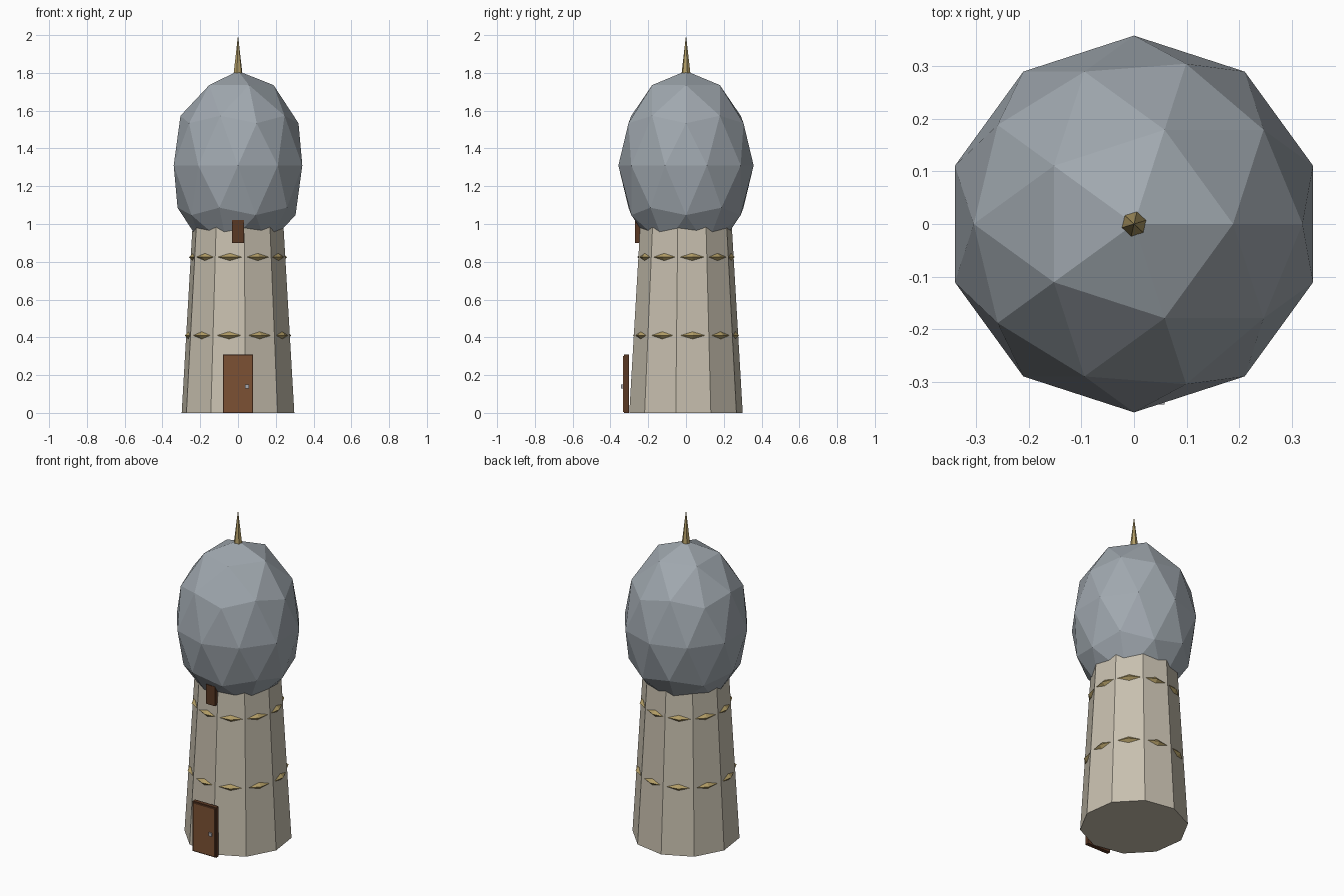
import bpy, bmesh, math
from mathutils import Matrix, Vector

cube = bpy.data.objects.get("Cube")
if cube:
    bpy.data.objects.remove(cube, do_unlink=True)


def material(name, *rgb):
    """Flat material from an 8-bit colour, stored as linear values."""
    linear = [((c / 255 + 0.055) / 1.055) ** 2.4 for c in rgb]
    mat = bpy.data.materials.new(name)
    mat.use_nodes = True
    mat.diffuse_color = (*linear, 1)
    bsdf = next(n for n in mat.node_tree.nodes if n.type == "BSDF_PRINCIPLED")
    bsdf.inputs["Base Color"].default_value = (*linear, 1)
    bsdf.inputs["Roughness"].default_value = 0.9
    return mat


stone = material("pale stone", 200, 192, 175)
slate = material("blue grey slate", 160, 168, 175)
gold = material("dull gold", 178, 157, 102)
wood = material("brown wood", 124, 81, 52)
dark_wood = material("dark wood", 90, 56, 36)
steel = material("steel", 170, 170, 175)


def finish(bm, name, mat):
    bmesh.ops.recalc_face_normals(bm, faces=bm.faces)
    mesh = bpy.data.meshes.new(name)
    bm.to_mesh(mesh)
    bm.free()
    mesh.materials.append(mat)
    obj = bpy.data.objects.new(name, mesh)
    bpy.context.collection.objects.link(obj)
    return obj


def cone(name, mat, sides, r_low, r_high, z_low, z_high, turn):
    bm = bmesh.new()
    place = Matrix.Translation((0, 0, (z_low + z_high) / 2)) @ Matrix.Rotation(math.radians(turn), 4, "Z")
    bmesh.ops.create_cone(bm, cap_ends=True, segments=sides, radius1=r_low,
                          radius2=r_high, depth=z_high - z_low)
    # Put the first corner on +x before turning
    first = max(bm.verts, key=lambda v: v.co.x)
    align = Matrix.Rotation(-math.atan2(first.co.y, first.co.x), 4, "Z")
    bm.transform(place @ align)
    return finish(bm, name, mat)


def box(name, mat, x, y, z):
    bm = bmesh.new()
    centre = [(a + b) / 2 for a, b in (x, y, z)]
    size = [b - a for a, b in (x, y, z)]
    bmesh.ops.create_cube(bm, size=1, matrix=Matrix.Translation(centre) @ Matrix.Diagonal((*size, 1)))
    return finish(bm, name, mat)


# Tapered ten-sided tower
SIDES, TURN = 10, -82.3
R_BASE, R_TOP, H_TOWER = 0.303, 0.244, 1.0
cone("tower_wall", stone, SIDES, R_BASE, R_TOP, 0, H_TOWER, TURN)

# Faceted egg-shaped dome
bm = bmesh.new()
bmesh.ops.create_icosphere(bm, subdivisions=2, radius=1,
                           matrix=Matrix.Translation((0, 0, 1.31)) @ Matrix.Diagonal((0.358, 0.358, 0.5, 1)))
finish(bm, "dome", slate)

# Spire on the dome
cone("spire", gold, 6, 0.025, 0, 1.79, 2.0, 17)


# Rings of diamond studs, one at the middle of each wall
def stud_ring(name, z):
    radius = R_BASE + (R_TOP - R_BASE) * z / H_TOWER
    apothem = radius * math.cos(math.pi / SIDES)
    bm = bmesh.new()
    for i in range(SIDES):
        angle = math.radians(TURN) + (i + 0.5) * math.tau / SIDES
        place = Matrix.Rotation(angle, 4, "Z") @ Matrix.Translation((apothem, 0, z))
        half = Matrix.Diagonal((0.02, 0.065, 0.02))
        corners = [bm.verts.new(place @ (half @ Vector([s if a == k else 0 for k in range(3)])))
                   for a in range(3) for s in (-1, 1)]
        bmesh.ops.convex_hull(bm, input=corners)
    finish(bm, name, gold)


stud_ring("lower_studs", 0.41)
stud_ring("upper_studs", 0.825)

# Door with frame and handle
box("door_frame", dark_wood, (-0.08, 0.08), (-0.327, -0.303), (0, 0.308))
box("door", wood, (-0.073, 0.073), (-0.334, -0.31), (0.006, 0.301))
box("door_handle", steel, (0.038, 0.058), (-0.343, -0.33), (0.13, 0.15))

# Window shutter under the dome
box("window_shutter", dark_wood, (-0.031, 0.031), (-0.27, -0.235), (0.9, 1.02))
